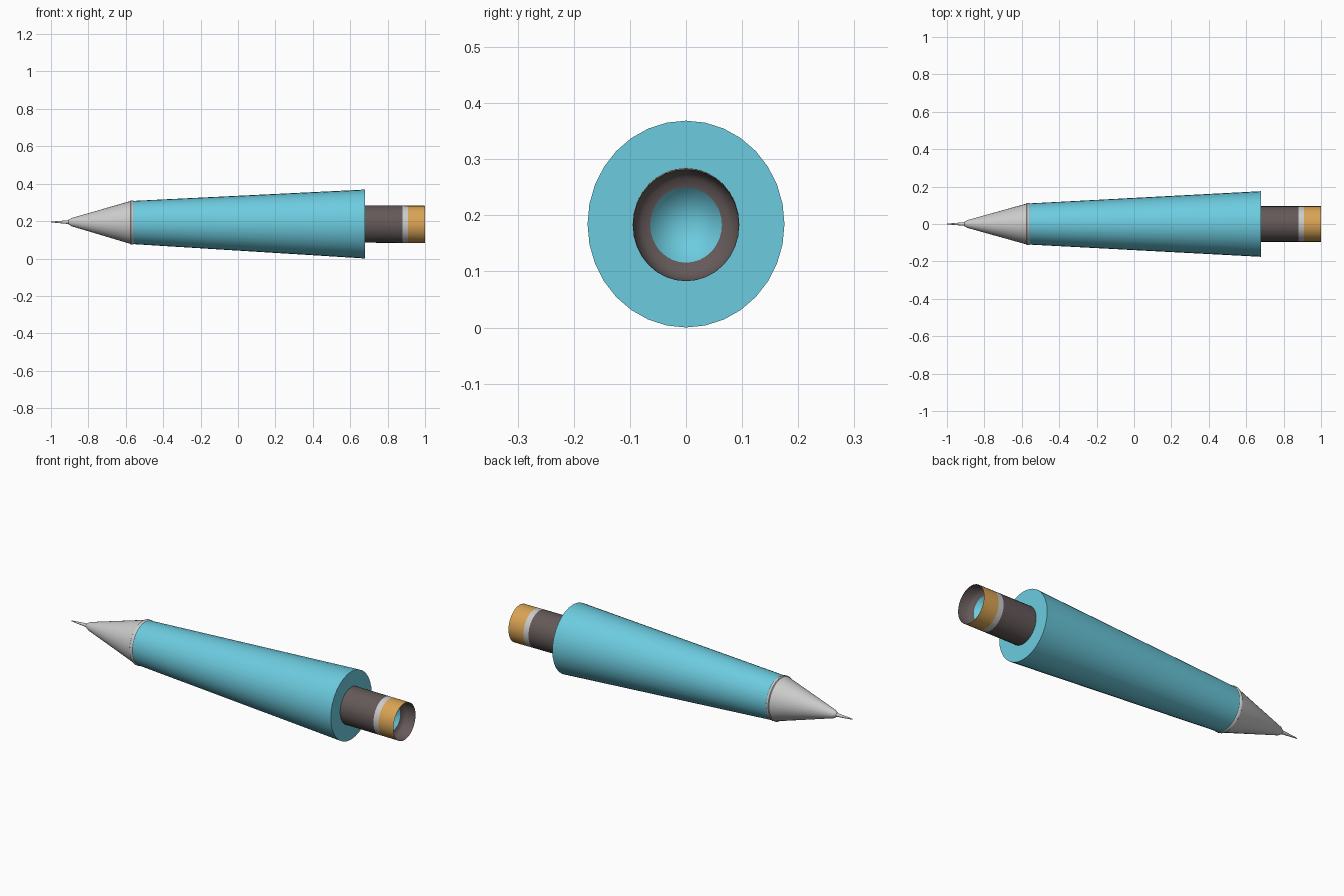
import bpy, bmesh, math

if "Cube" in bpy.data.objects:
    bpy.data.objects.remove(bpy.data.objects["Cube"])

SIDES = 32


def centre_z(x):
    # the pencil's axis rises very slightly toward the tip
    return 0.1888 - 0.0065 * x


def material(name, rgb):
    m = bpy.data.materials.new(name)
    m.diffuse_color = (*rgb, 1)
    m.use_nodes = True
    m.node_tree.nodes["Principled BSDF"].inputs["Base Color"].default_value = m.diffuse_color
    return m


def revolve(name, profile, mat=None, angle=40):
    """Sweep (x, radius) points round the long axis, slightly taller than wide."""
    bm = bmesh.new()
    rings = []
    for x, r in profile:
        ring = []
        for i in range(SIDES):
            a = 2 * math.pi * i / SIDES
            ring.append(bm.verts.new((x, r * math.cos(a), centre_z(x) + 1.05 * r * math.sin(a))))
        rings.append(ring)
    for p, q in zip(rings, rings[1:]):
        for i in range(SIDES):
            k = (i + 1) % SIDES
            bm.faces.new((p[i], p[k], q[k], q[i]))
    bmesh.ops.remove_doubles(bm, verts=bm.verts, dist=1e-5)
    mesh = bpy.data.meshes.new(name)
    bm.to_mesh(mesh)
    bm.free()
    obj = bpy.data.objects.new(name, mesh)
    bpy.context.collection.objects.link(obj)
    if mat:
        mesh.materials.append(mat)
    bpy.ops.object.select_all(action='DESELECT')
    obj.select_set(True)
    bpy.context.view_layer.objects.active = obj
    bpy.ops.object.shade_smooth_by_angle(angle=math.radians(angle))
    return obj


blue = material("blue", (0.15, 0.60, 0.74))
brown = material("brown", (0.13, 0.10, 0.10))
orange = material("orange", (0.70, 0.37, 0.09))

# writing end
revolve("lead", [(-1.0, 0), (-1.0, 0.002), (-0.9, 0.010)])
revolve("tip_cone", [(-0.912, 0.004), (-0.905, 0.012), (-0.89, 0.021), (-0.575, 0.109)])
revolve("collar", [(-0.575, 0.109), (-0.572, 0.113), (-0.562, 0.113), (-0.558, 0.110)])

# tapered barrel with a flat rear face
revolve("barrel", [(-0.56, 0.110), (0.68, 0.1755), (0.68, 0.09)], blue)

# rear tube: three bands in line
R = 0.095
for name, x0, x1, mat in (("rear_tube", 0.675, 0.88, brown),
                          ("grey_band", 0.88, 0.91, None),
                          ("end_band", 0.91, 1.0, orange)):
    revolve(name, [(x0, R), (x1, R)], mat)

# hollow end: rounded lining and a conical floor
revolve("end_lining", [(1.0, R), (0.95, 0.092), (0.935, 0.079), (0.93, 0.064)], brown, 90)
revolve("end_floor", [(0.93, 0.064), (0.85, 0)], blue)
